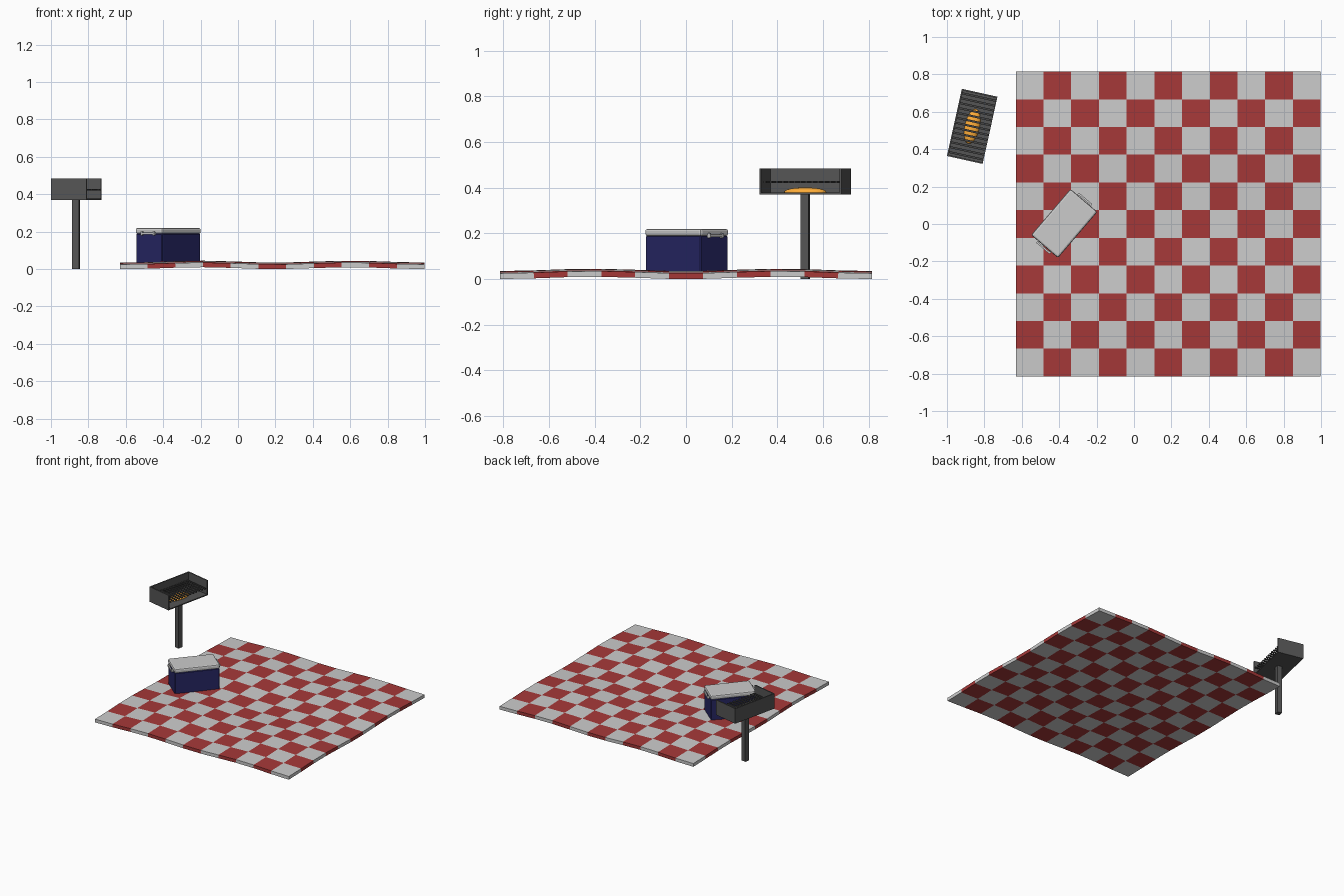
import bpy, bmesh
from math import cos, pi, radians
from mathutils import Matrix

if "Cube" in bpy.data.objects:
    bpy.data.objects.remove(bpy.data.objects["Cube"])


def material(name, rgb):
    m = bpy.data.materials.new(name)
    m.diffuse_color = (*rgb, 1)
    m.use_nodes = True
    m.node_tree.nodes["Principled BSDF"].inputs["Base Color"].default_value = m.diffuse_color
    return m


RED = material("red_cloth", (0.38, 0.04, 0.04))
WHITE = material("white_cloth", (0.8, 0.8, 0.8))
NAVY = material("navy_plastic", (0.02, 0.02, 0.13))
STEEL = material("dark_steel", (0.09, 0.09, 0.09))
BAR = material("grate_steel", (0.06, 0.06, 0.06))
EMBER = material("ember", (1.0, 0.42, 0.04))


def finish(name, bm, mats, place=Matrix()):
    mesh = bpy.data.meshes.new(name)
    bm.to_mesh(mesh)
    bm.free()
    ob = bpy.data.objects.new(name, mesh)
    bpy.context.collection.objects.link(ob)
    ob.matrix_world = place
    for m in mats:
        mesh.materials.append(m)
    return ob


def boxes(name, parts, mat, place):
    """One object from several (centre, size) boxes."""
    bm = bmesh.new()
    for c, s in parts:
        bmesh.ops.create_cube(bm, size=1, matrix=Matrix.Translation(c) @ Matrix.Diagonal((*s, 1)))
    return finish(name, bm, [mat] if mat else [], place)


def bevel(ob, width, segments):
    b = ob.modifiers.new("bevel", 'BEVEL')
    b.width, b.segments = width, segments


# Checked blanket with gentle waves
N = 11
bm = bmesh.new()
bmesh.ops.create_grid(bm, x_segments=N, y_segments=N, size=0.815)
for v in bm.verts:
    v.co.x += 0.183
    v.co.z = (0.035 + 0.005 * cos(2 * pi * (v.co.x + 0.2) / 0.8)
              + 0.005 * cos(2 * pi * (abs(v.co.y) - 0.41) / 0.82))
tile = 1.63 / N
for f in bm.faces:
    c = f.calc_center_median()
    f.material_index = (int((c.x + 0.632) / tile) + int((c.y + 0.815) / tile)) % 2
blanket = finish("blanket", bm, [WHITE, RED])
s = blanket.modifiers.new("thickness", 'SOLIDIFY')
s.thickness, s.offset = 0.025, -1

# Cooler: body, lid and end handles
cooler = Matrix.Translation((-0.373, 0.003, 0)) @ Matrix.Rotation(radians(49.5), 4, 'Z')
body = boxes("cooler_body", [((0, 0, 0.11), (0.318, 0.183, 0.16))], NAVY, cooler)
bevel(body, 0.004, 1)
lid = boxes("cooler_lid", [((0, 0, 0.204), (0.324, 0.189, 0.032))], None, cooler)
bevel(lid, 0.01, 2)
for side, name in ((-1, "left"), (1, "right")):
    boxes("cooler_handle_" + name,
          [((side * 0.171, 0, 0.19), (0.01, 0.09, 0.012))]
          + [((side * 0.164, y, 0.19), (0.018, 0.01, 0.022)) for y in (-0.042, 0.042)],
          None, cooler)

# Park grill: post, three-walled firebox, grate, embers
grill = Matrix.Translation((-0.865, 0.522, 0)) @ Matrix.Rotation(radians(-12.5), 4, 'Z')
W, L, T = 0.195, 0.368, 0.008
boxes("grill_post", [((0, 0, 0.186), (0.036, 0.036, 0.372))], STEEL, grill)
boxes("firebox", [((0, 0, 0.374), (W, L, T)),
                  ((-W / 2 + T / 2, 0, 0.427), (T, L, 0.114)),
                  ((0, -L / 2 + T / 2, 0.427), (W, T, 0.114)),
                  ((0, L / 2 - T / 2, 0.427), (W, T, 0.114))], STEEL, grill)
bars = 13
boxes("grate", [((0.002, (i - (bars - 1) / 2) * 0.0268, 0.425), (W - 0.008, 0.011, 0.008))
                for i in range(bars)], BAR, grill)
bm = bmesh.new()
bmesh.ops.create_uvsphere(bm, u_segments=20, v_segments=12, radius=1,
                          matrix=Matrix.Translation((0, 0, 0.381)) @ Matrix.Diagonal((0.04, 0.095, 0.02, 1)))
bmesh.ops.bisect_plane(bm, geom=bm.verts[:] + bm.edges[:] + bm.faces[:], plane_co=(0, 0, 0.377),
                       plane_no=(0, 0, -1), clear_outer=True)
for f in bm.faces:
    f.smooth = True
finish("embers", bm, [EMBER], grill)
